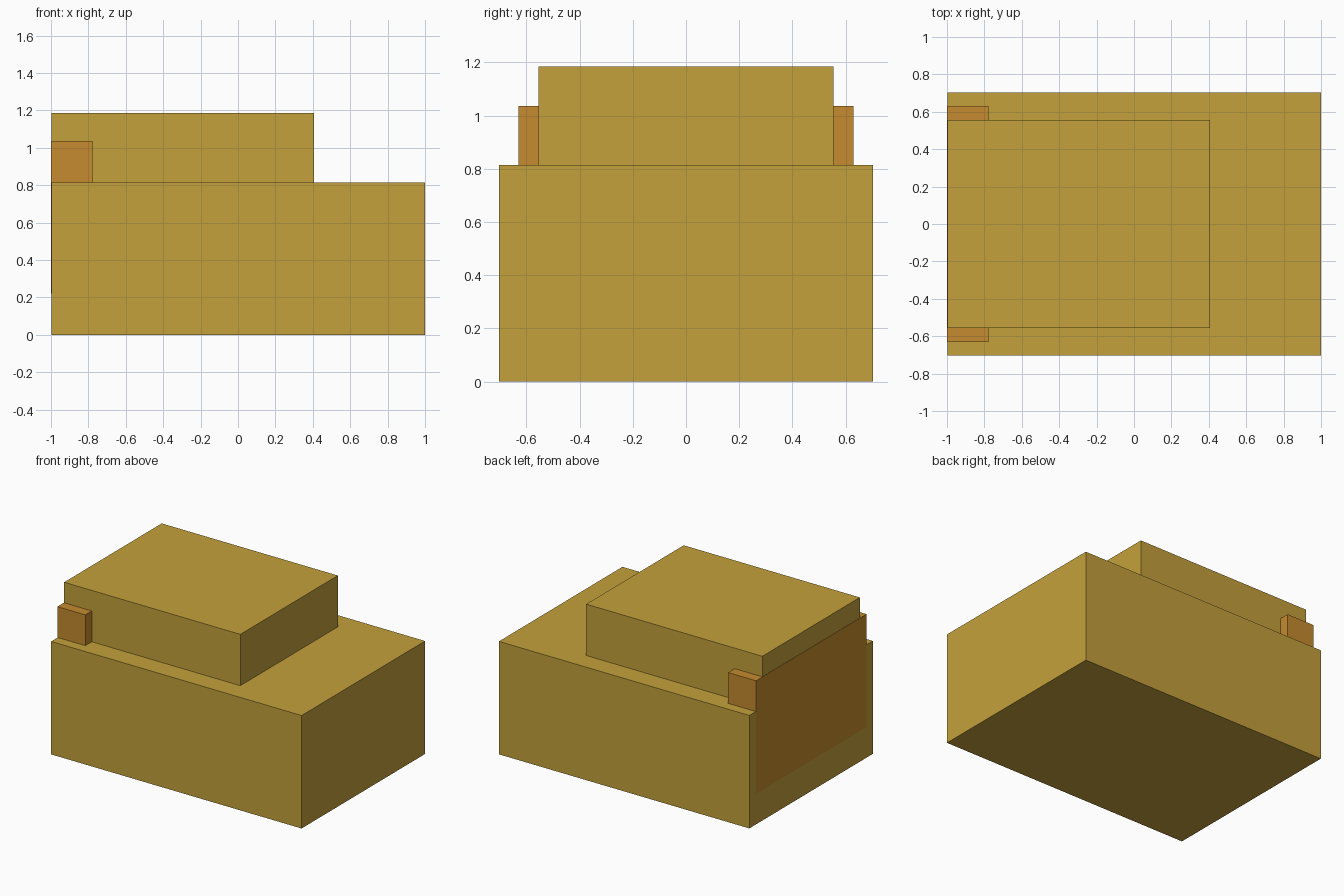
import bpy
import bmesh
from mathutils import Vector

cube = bpy.data.objects.get("Cube")
if cube:
    bpy.data.objects.remove(cube, do_unlink=True)

U = 2 / 27  # grid unit used for all sizes


def material(name, rgb):
    mat = bpy.data.materials.new(name)
    mat.use_nodes = True
    color = (*rgb, 1)
    mat.diffuse_color = color
    bsdf = mat.node_tree.nodes["Principled BSDF"]
    bsdf.inputs["Base Color"].default_value = color
    bsdf.inputs["Roughness"].default_value = 0.8
    return mat


def box(name, lo, hi, mat):
    lo, hi = Vector(lo), Vector(hi)
    bm = bmesh.new()
    bmesh.ops.create_cube(bm, size=1)
    bmesh.ops.scale(bm, vec=hi - lo, verts=bm.verts)
    bmesh.ops.translate(bm, vec=(lo + hi) / 2, verts=bm.verts)
    mesh = bpy.data.meshes.new(name)
    bm.to_mesh(mesh)
    bm.free()
    mesh.materials.append(mat)
    obj = bpy.data.objects.new(name, mesh)
    bpy.context.collection.objects.link(obj)
    return obj


gold = material("mustard gold", (0.55, 0.355, 0.045))
orange = material("burnt orange", (0.555, 0.258, 0.028))

# Gold blocks stop just short of the end so the orange plate sits proud
end = -0.998
box("lower_body", (end, -9.5 * U, 0), (1, 9.5 * U, 11 * U), gold)
box("upper_body", (end, -7.5 * U, 11 * U), (5.5 * U, 7.5 * U, 16 * U), gold)

# Orange block set into the end, showing beside the upper body
box("end_block", (-1, -8.5 * U, 3 * U), (-10.5 * U, 8.5 * U, 14 * U), orange)
